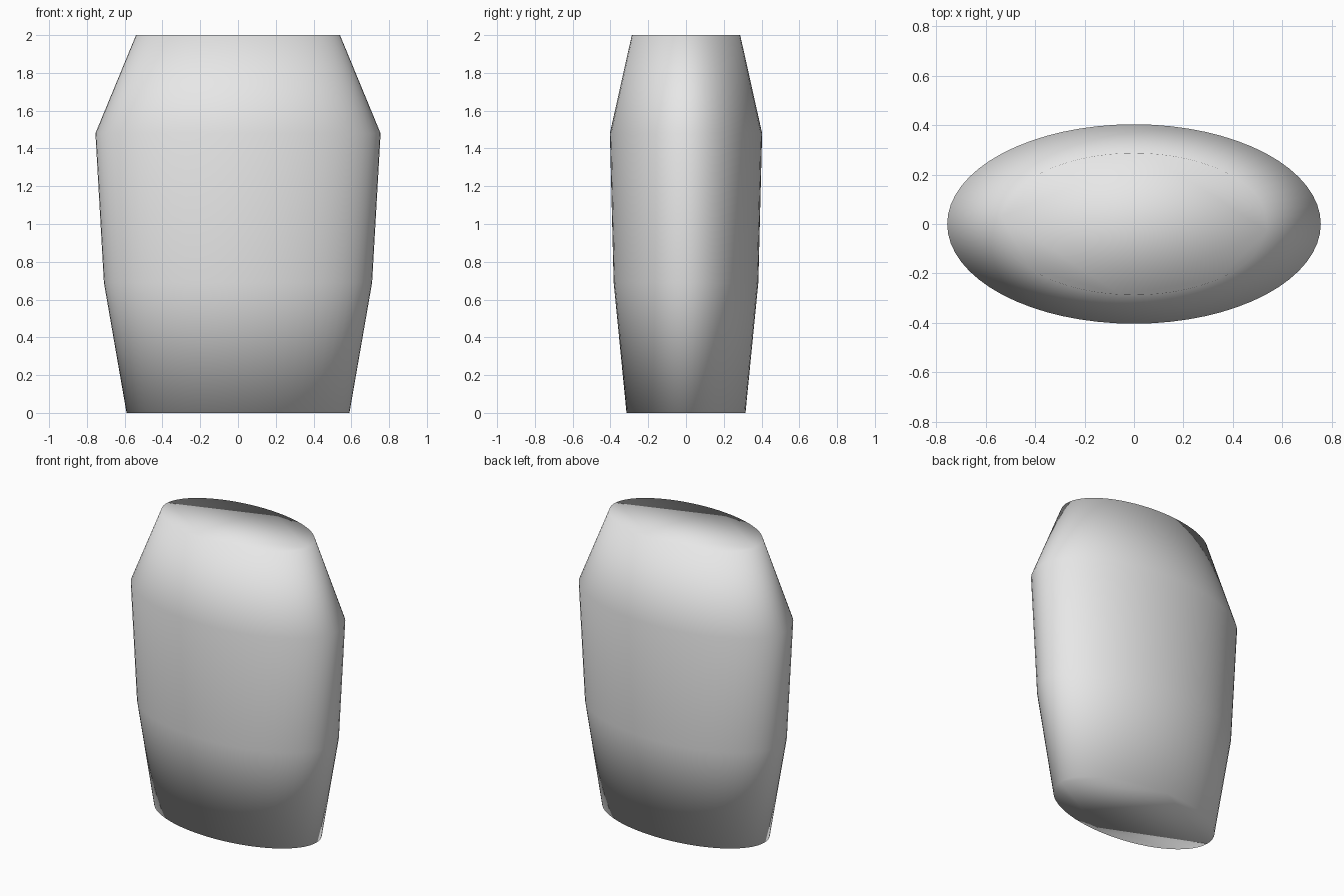
import bpy, bmesh, math

if "Cube" in bpy.data.objects:
    bpy.data.objects.remove(bpy.data.objects["Cube"])

SIDES = 64
# (height, half width, half depth) of each elliptical ring
RINGS = [(0.0, 0.59, 0.315), (0.69, 0.71, 0.383),
         (1.48, 0.755, 0.403), (2.0, 0.54, 0.287)]

grey = bpy.data.materials.new("light_grey")
grey.diffuse_color = (0.8, 0.8, 0.8, 1)
grey.use_nodes = True
grey.node_tree.nodes["Principled BSDF"].inputs["Base Color"].default_value = grey.diffuse_color

# Oval tapered body: rings joined by quads, closed at both ends
bm = bmesh.new()
loops = []
for z, rx, ry in RINGS:
    loops.append([bm.verts.new((rx * math.cos(2 * math.pi * i / SIDES),
                                ry * math.sin(2 * math.pi * i / SIDES), z))
                  for i in range(SIDES)])
for low, high in zip(loops, loops[1:]):
    for i in range(SIDES):
        j = (i + 1) % SIDES
        bm.faces.new((low[i], low[j], high[j], high[i]))
bm.faces.new(loops[0][::-1])
bm.faces.new(loops[-1])

# The rims are shaded softly into the flat ends
for face in bm.faces:
    face.smooth = True

mesh = bpy.data.meshes.new("oval_body")
bm.to_mesh(mesh)
bm.free()
mesh.materials.append(grey)
body = bpy.data.objects.new("oval_body", mesh)
bpy.context.collection.objects.link(body)
